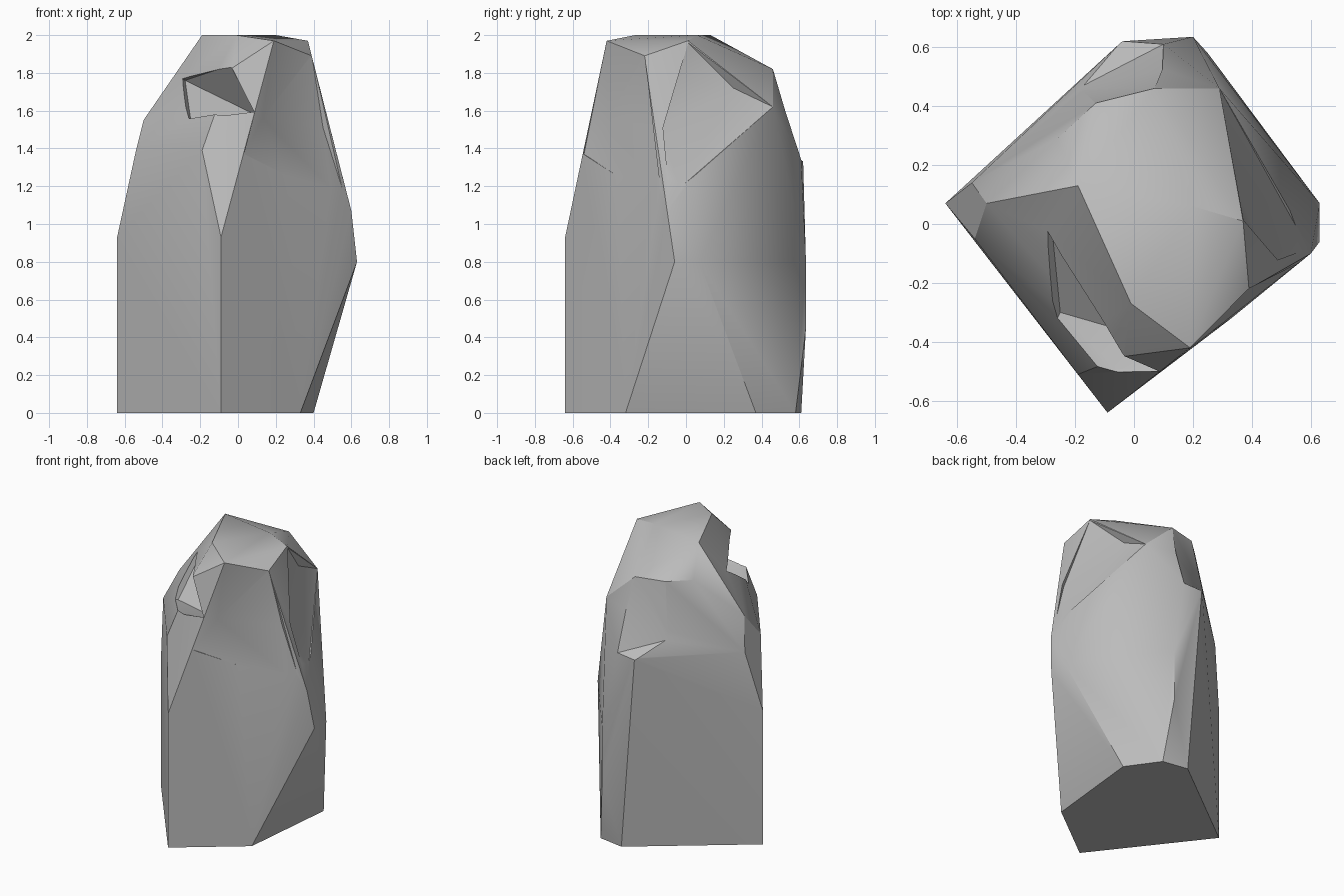
import bpy
import bmesh
import math
from mathutils import Vector

default_cube = bpy.data.objects.get("Cube")
if default_cube:
    bpy.data.objects.remove(default_cube, do_unlink=True)

# Stone colour
stone = bpy.data.materials.new("stone grey")
stone.use_nodes = True
grey = (0.5, 0.5, 0.5, 1.0)
stone.diffuse_color = grey
stone.node_tree.nodes["Principled BSDF"].inputs["Base Color"].default_value = grey


def hull_object(name, points):
    """Make a closed convex block wrapped around the given points."""
    bm = bmesh.new()
    for point in points:
        bm.verts.new(point)
    result = bmesh.ops.convex_hull(bm, input=bm.verts[:])
    leftovers = set(result["geom_interior"]) | set(result["geom_unused"])
    loose = [item for item in leftovers if isinstance(item, bmesh.types.BMVert)]
    bmesh.ops.delete(bm, geom=loose, context="VERTS")
    bmesh.ops.recalc_face_normals(bm, faces=bm.faces[:])
    mesh = bpy.data.meshes.new(name)
    bm.to_mesh(mesh)
    bm.free()
    mesh.materials.append(stone)
    block = bpy.data.objects.new(name, mesh)
    bpy.context.collection.objects.link(block)
    return block


def chip(target, name, inner, away):
    """Knock a chip out of the target: the inner surface swept outwards."""
    inner = [Vector(point) for point in inner]
    outer = [point + Vector(away) for point in inner]
    cutter = hull_object(name, inner + outer)
    cutter.hide_render = True
    modifier = target.modifiers.new(name, "BOOLEAN")
    modifier.operation = "DIFFERENCE"
    modifier.solver = "EXACT"
    modifier.object = cutter
    bpy.context.view_layer.objects.active = target
    bpy.ops.object.modifier_apply(modifier=modifier.name)
    bpy.data.objects.remove(cutter, do_unlink=True)


# Boulder sections, listed by height
foot = {
    0: [(-.64, .07), (-.09, -.64), (.33, -.32), (.4, .37), (.25, .58), (.07, .61)],
    .45: [(.2, .635)],
    .8: [(.63, -.06), (.63, .07), (.2, .635)],
    .93: [(-.64, .07), (-.09, -.64)],
}
shoulder = {
    1.07: [(.6, -.1)],
    1.34: [(.1, .61), (-.04, .62), (-.55, .14)],
    1.39: [(-.54, -.05), (-.19, -.51), (.03, -.54)],
    1.55: [(-.5, .07), (.01, -.5)],
    1.62: [(.29, .46)],
}
crown = {
    1.82: [(-.26, .29), (-.13, .41), (.07, .46), (-.04, -.45)],
    1.89: [(.39, -.22), (.39, -.11)],
    1.97: [(.37, .01), (.19, -.42)],
    2: [(-.19, .13), (-.01, -.27), (.2, .06)],
}
boulder = hull_object("boulder", [
    (x, y, z)
    for part in (foot, shoulder, crown)
    for z, ring in part.items()
    for x, y in ring
])

# Upright wall and sloping ledge on the front
chip(boulder, "front_chip", [
    (.19, -.42, 1.97), (.39, -.22, 1.9), (.13, -.41, 1.56),
    (.45, -.16, 1.51), (.03, -.54, 1.37), (.58, -.13, 1.1),
], away=(.24, -.32, 0))

# Hollow beside the front corner
chip(boulder, "corner_chip", [
    (-.07, -.4, 1.63), (.13, -.41, 1.56), (-.04, -.45, 1.84),
    (-.06, -.49, 1.57), (-.25, -.3, 1.55), (-.28, 0, 1.76),
], away=(-.2, -.4, .15))

# Shallow hollow on the side
chip(boulder, "side_chip", [
    (.29, .25, 1.72), (.46, -.14, 1.51), (.29, .46, 1.62),
    (.37, .01, 1.96), (.59, -.08, 1.15),
], away=(.3, .2, 0))

# Broken ledge on the back
chip(boulder, "back_chip", [
    (-.21, .45, 1.46), (.1, .52, 1.6), (0, .51, 1.68), (-.13, .41, 1.82),
    (.07, .46, 1.82), (-.04, .62, 1.33), (.1, .61, 1.34),
], away=(-.2, .25, 0))

# Merge flat facets and clean the cut edges
bm = bmesh.new()
bm.from_mesh(boulder.data)
bmesh.ops.remove_doubles(bm, verts=bm.verts[:], dist=0.004)
bmesh.ops.dissolve_limit(bm, angle_limit=math.radians(1.5),
                         verts=bm.verts[:], edges=bm.edges[:])
bmesh.ops.recalc_face_normals(bm, faces=bm.faces[:])
bm.to_mesh(boulder.data)
bm.free()

# Soft shading across shallow facets, crisp breaks elsewhere
bpy.ops.object.select_all(action="DESELECT")
boulder.select_set(True)
bpy.context.view_layer.objects.active = boulder
bpy.ops.object.shade_smooth_by_angle(angle=math.radians(28))
